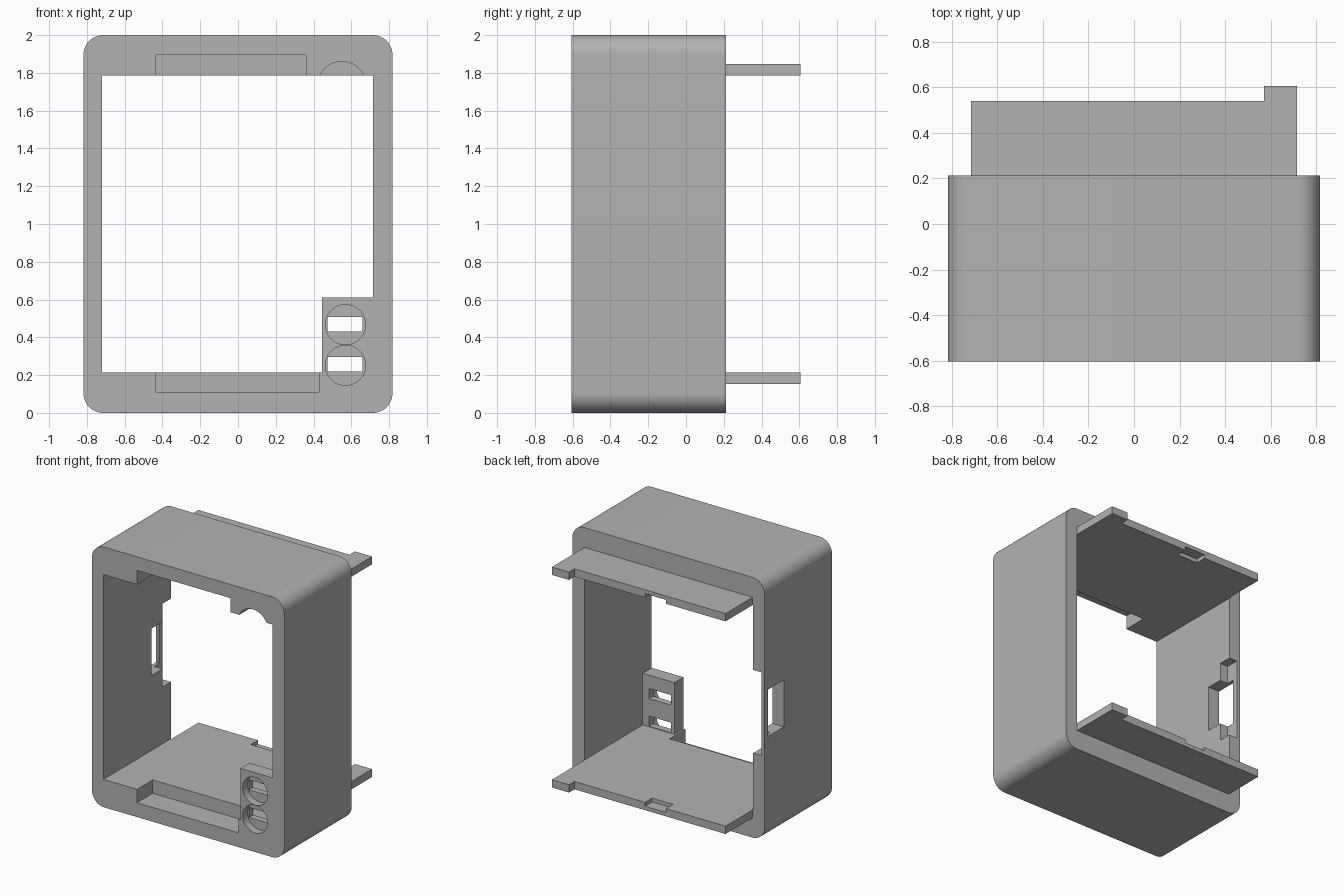
import bpy, bmesh, math
from mathutils import Matrix, Vector

cube = bpy.data.objects.get("Cube")
if cube:
    bpy.data.objects.remove(cube, do_unlink=True)

grey = bpy.data.materials.new("plain grey")
grey.use_nodes = True
colour = (0.45, 0.45, 0.45, 1)
grey.diffuse_color = colour
grey.node_tree.nodes["Principled BSDF"].inputs["Base Color"].default_value = colour


def make_object(name, bm):
    bmesh.ops.recalc_face_normals(bm, faces=bm.faces)
    mesh = bpy.data.meshes.new(name)
    bm.to_mesh(mesh)
    bm.free()
    mesh.materials.append(grey)
    obj = bpy.data.objects.new(name, mesh)
    bpy.context.collection.objects.link(obj)
    return obj


def prism(name, points, direction):
    """Extrude a closed outline of 3D points along a direction."""
    bm = bmesh.new()
    face = bm.faces.new([bm.verts.new(p) for p in points])
    top = bmesh.ops.extrude_face_region(bm, geom=[face])["geom"]
    bmesh.ops.translate(bm, vec=Vector(direction),
                        verts=[v for v in top if isinstance(v, bmesh.types.BMVert)])
    return make_object(name, bm)


def box(name, x, y, z):
    outline = [(x[0], y[0], z[0]), (x[1], y[0], z[0]), (x[1], y[0], z[1]), (x[0], y[0], z[1])]
    return prism(name, outline, (0, y[1] - y[0], 0))


def cylinder(name, x, z, radius, y):
    bm = bmesh.new()
    place = Matrix.Translation((x, sum(y) / 2, z)) @ Matrix.Rotation(math.pi / 2, 4, "X")
    bmesh.ops.create_cone(bm, cap_ends=True, segments=64, radius1=radius, radius2=radius,
                          depth=y[1] - y[0], matrix=place)
    return make_object(name, bm)


def activate(obj):
    bpy.ops.object.select_all(action="DESELECT")
    obj.select_set(True)
    bpy.context.view_layer.objects.active = obj


def cut(obj, cutter):
    cutter.hide_render = True
    mod = obj.modifiers.new("cut", "BOOLEAN")
    mod.operation = "DIFFERENCE"
    mod.solver = "EXACT"
    mod.object = cutter
    activate(obj)
    bpy.ops.object.modifier_apply(modifier=mod.name)
    bpy.data.objects.remove(cutter, do_unlink=True)


FRONT, BACK = -0.605, 0.213
LEFT, RIGHT = -0.72, 0.715
LOW, HIGH = 0.213, 1.787
POCKET = (-1, FRONT + 0.19)

# Rounded outer case
case = box("case", (-0.818, 0.818), (FRONT, BACK), (0, 2))
bm = bmesh.new()
bm.from_mesh(case.data)
corners = [e for e in bm.edges if abs(e.verts[0].co.y - e.verts[1].co.y) > 0.5]
bmesh.ops.bevel(bm, geom=corners, offset=0.105, segments=16, profile=0.5, affect="EDGES")
bm.to_mesh(case.data)
bm.free()

# Main opening, leaving a button block in the lower corner
opening = [(LEFT, LOW), (0.445, LOW), (0.445, 0.61), (RIGHT, 0.61), (RIGHT, HIGH), (LEFT, HIGH)]
cut(case, prism("opening", [(x, -1, z) for x, z in opening], (0, 2, 0)))
cut(case, box("behind_block", (0.4, RIGHT), (FRONT + 0.11, 1), (LOW, 0.7)))

# Front pockets above and below the opening
cut(case, box("top_pocket", (-0.435, 0.36), POCKET, (1.7, 1.895)))
cut(case, box("bottom_pocket", (-0.435, 0.43), POCKET, (0.11, 0.3)))
cut(case, cylinder("round_pocket", 0.55, 1.732, 0.128, POCKET))

# Button recesses with slots through the block
for z in (0.467, 0.252):
    cut(case, cylinder("button_recess", 0.569, z, 0.106, (-1, FRONT + 0.06)))
for z in (0.43, 0.218):
    cut(case, box("button_slot", (0.475, 0.66), (-1, 0), (z, z + 0.077)))

# Side recess and through slot in one wall
cut(case, box("side_recess", (-0.79, -0.6), (0.11, 1), (0.65, 1.29)))
cut(case, box("side_slot", (-1, -0.6), (-0.02, 0.17), (0.79, 1.15)))
activate(case)
bpy.ops.object.shade_smooth_by_angle(angle=math.radians(30))

# Rear flanges with an end tab and a shallow notch on the inner face
outline = [(LEFT + 0.005, BACK), (RIGHT, BACK), (RIGHT, 0.607), (0.57, 0.607),
           (0.57, 0.541), (LEFT + 0.005, 0.541)]
for name, z, notch in (("bottom_flange", LOW - 0.06, LOW - 0.03), ("top_flange", HIGH, HIGH - 0.03)):
    flange = prism(name, [(x, y, z) for x, y in outline], (0, 0, 0.06))
    cut(flange, box("notch", (-0.21, -0.03), (0.455, 1), (notch, notch + 0.06)))
